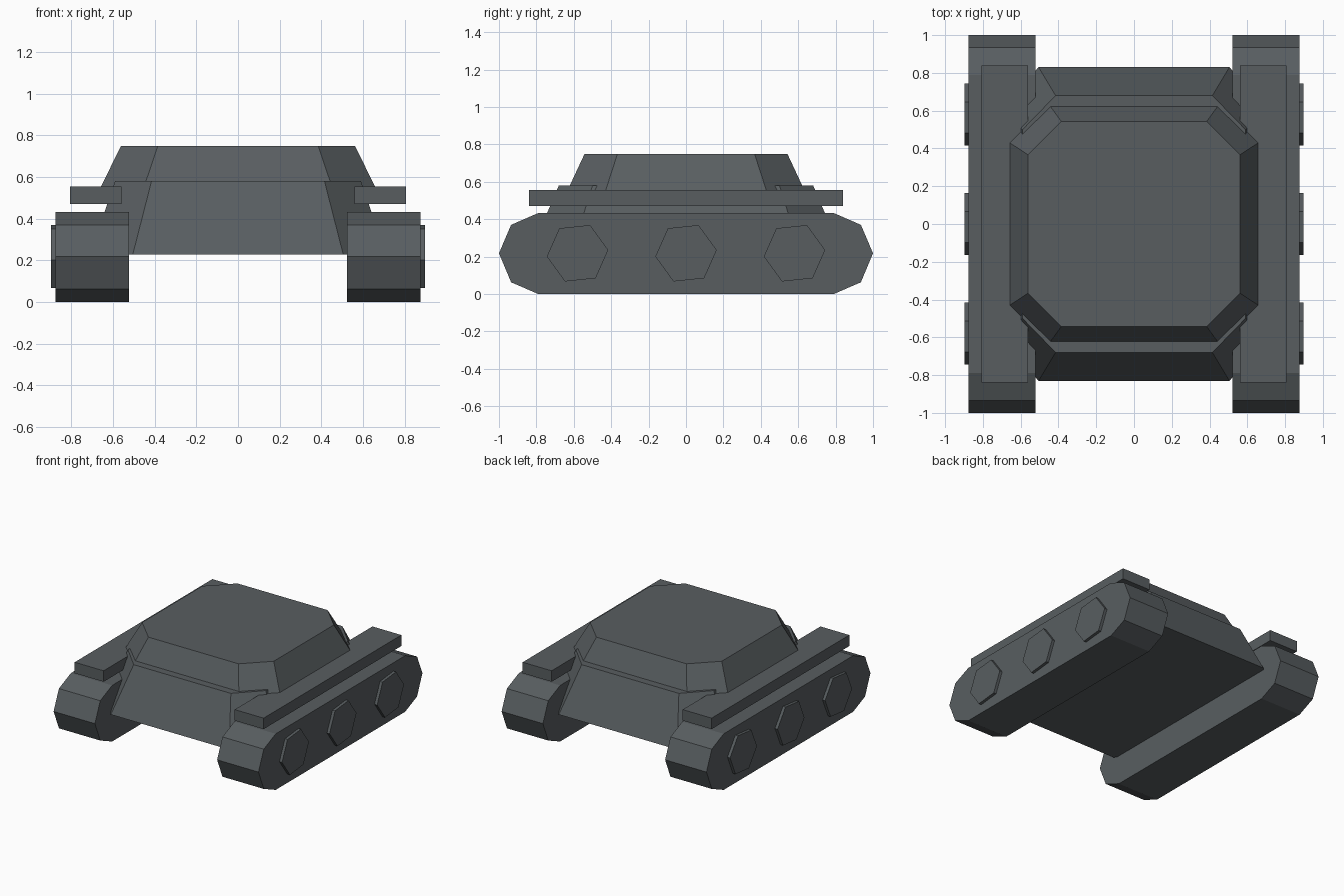
import bpy, bmesh, math

if "Cube" in bpy.data.objects:
    bpy.data.objects.remove(bpy.data.objects["Cube"])

# Dark slate paint shared by every part
paint = bpy.data.materials.new("dark_slate")
paint.diffuse_color = (0.098, 0.111, 0.118, 1)
paint.use_nodes = True
paint.node_tree.nodes["Principled BSDF"].inputs["Base Color"].default_value = paint.diffuse_color


def loft(name, rings):
    """Closed solid from rings of equal point count, capped at both ends."""
    bm = bmesh.new()
    loops = [[bm.verts.new(p) for p in ring] for ring in rings]
    n = len(loops[0])
    for a, b in zip(loops, loops[1:]):
        for i in range(n):
            j = (i + 1) % n
            bm.faces.new((a[i], a[j], b[j], b[i]))
    bm.faces.new(loops[0])
    bm.faces.new(loops[-1])
    bmesh.ops.recalc_face_normals(bm, faces=bm.faces)
    me = bpy.data.meshes.new(name)
    bm.to_mesh(me)
    bm.free()
    me.materials.append(paint)
    ob = bpy.data.objects.new(name, me)
    bpy.context.collection.objects.link(ob)
    return ob


def octagon(hx, hy, cx, cy, z):
    """Chamfered rectangle: half sizes hx, hy; corner points cx, cy."""
    q = [(hx, cy), (cx, hy), (-cx, hy), (-hx, cy)]
    return [(x, y, z) for x, y in q + [(-x, -y) for x, y in q]]


def side_part(name, profile, x0, x1):
    """Extrude a y-z profile along x and mirror it to the other side."""
    ob = loft(name, [[(x, y, z) for y, z in profile] for x in (x0, x1)])
    ob.modifiers.new("Mirror", 'MIRROR').use_mirror_merge = False
    return ob


# Hull and turret: tapered chamfered boxes
loft("hull", [octagon(0.71, 0.83, 0.505, 0.61, 0.228),
              octagon(0.59, 0.68, 0.415, 0.50, 0.58)])
loft("turret", [octagon(0.658, 0.634, 0.451, 0.43, 0.553),
                octagon(0.562, 0.543, 0.385, 0.367, 0.748)])

# Track blocks with rounded ends
end = [(0.79, 0.0), (0.935, 0.063), (1.0, 0.218), (0.935, 0.37), (0.79, 0.433)]
side_part("tracks", end + [(-y, z) for y, z in reversed(end)], 0.522, 0.875)

# Fender plates above the tracks
side_part("fenders", [(-0.84, 0.47), (0.84, 0.47), (0.84, 0.555), (-0.84, 0.555)],
          0.56, 0.807)

# Six-sided road wheels
for i, y in enumerate((-0.58, 0, 0.58)):
    angles = [math.radians(6 + 60 * k) for k in range(6)]
    side_part(f"road_wheels_{i + 1}",
              [(y + 0.165 * math.cos(a), 0.218 + 0.165 * math.sin(a)) for a in angles],
              0.85, 0.897)
